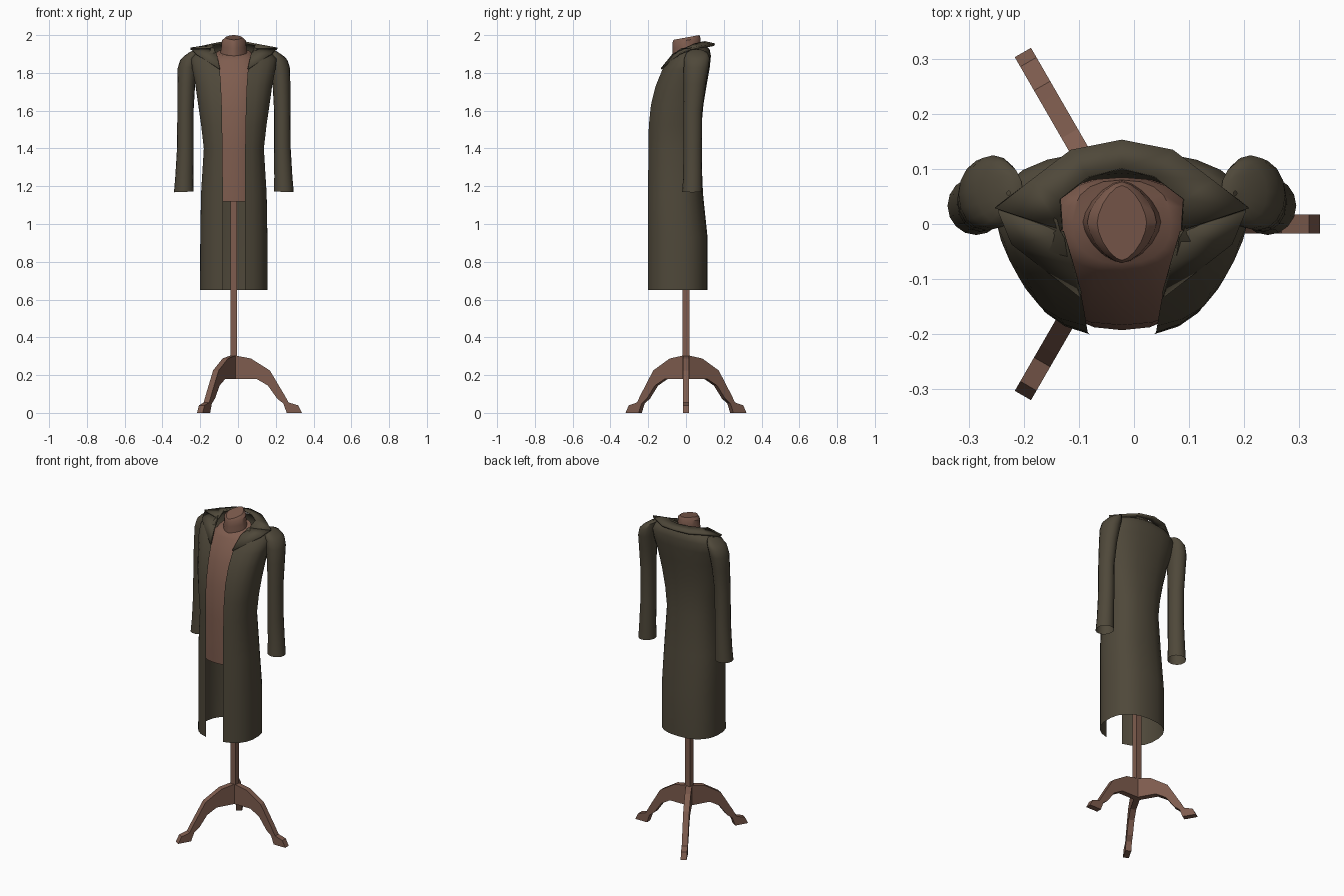
import bpy, bmesh
from math import sin, cos, pi, asin, radians
from mathutils import Matrix, Vector

cube = bpy.data.objects.get("Cube")
if cube:
    bpy.data.objects.remove(cube)

CX = -0.022  # the stand's axis


def material(name, rgb):
    m = bpy.data.materials.new(name)
    m.use_nodes = True
    m.diffuse_color = (*rgb, 1)
    bsdf = m.node_tree.nodes["Principled BSDF"]
    bsdf.inputs["Base Color"].default_value = (*rgb, 1)
    bsdf.inputs["Roughness"].default_value = 0.8
    return m


WOOD = material("brown wood", (0.21, 0.108, 0.077))
CLOTH = material("dark olive cloth", (0.078, 0.065, 0.042))


def finish(name, bm, mat, smooth=None):
    bmesh.ops.recalc_face_normals(bm, faces=bm.faces)
    me = bpy.data.meshes.new(name)
    bm.to_mesh(me)
    bm.free()
    me.materials.append(mat)
    ob = bpy.data.objects.new(name, me)
    bpy.context.collection.objects.link(ob)
    if smooth:
        bpy.ops.object.select_all(action='DESELECT')
        ob.select_set(True)
        bpy.context.view_layer.objects.active = ob
        bpy.ops.object.shade_smooth_by_angle(angle=radians(smooth))
    return ob


def loft(rings, closed, caps=False):
    bm = bmesh.new()
    rows = [[bm.verts.new(p) for p in r] for r in rings]
    n = len(rows[0])
    for a, b in zip(rows, rows[1:]):
        for i in range(n if closed else n - 1):
            j = (i + 1) % n
            bm.faces.new((a[i], a[j], b[j], b[i]))
    if caps:
        bm.faces.new(rows[0])
        bm.faces.new(rows[-1])
    return bm


def section(zf, zb, hw, yf, yb, gap=0, n=2.4, steps=10):
    """Rounded outline around the axis, tilted from zf to zb, with a front gap."""
    half = []
    start = asin((gap / hw) ** (n / 2))
    for i in range(steps + 1):
        t = start + (pi - start) * i / steps
        s, c = max(sin(t), 0), cos(t)
        y = (yf + yb) / 2 - (yb - yf) / 2 * abs(c) ** (2 / n) * (1 if c > 0 else -1)
        z = zf + (zb - zf) * (y - yf) / (yb - yf)
        half.append((hw * s ** (2 / n), y, z))
    left = [Vector((CX + x, y, z)) for x, y, z in half]
    right = [Vector((CX - x, y, z)) for x, y, z in reversed(half[:-1])]
    return left + (right if gap else right[:-1])


# Tripod legs: one profile extruded, then turned about the post
profile = [(0, .305), (.09, .288), (.19, .225), (.265, .1), (.29, .055), (.34, .04),
           (.36, 0), (.28, 0), (.262, .05), (.23, .075), (.18, .145), (.12, .18), (0, .18)]
for k, name in enumerate(("left_leg", "back_leg", "front_leg")):
    bm = bmesh.new()
    face = bm.faces.new([bm.verts.new((x, -.017, z)) for x, z in profile])
    ext = bmesh.ops.extrude_face_region(bm, geom=[face])
    bmesh.ops.translate(bm, vec=(0, .034, 0),
                        verts=[v for v in ext["geom"] if isinstance(v, bmesh.types.BMVert)])
    bm.transform(Matrix.Translation((CX, 0, 0)) @ Matrix.Rotation(k * 2 * pi / 3, 4, 'Z'))
    finish(name, bm, WOOD)

# Post
bm = bmesh.new()
bmesh.ops.create_cube(bm, size=1, matrix=Matrix.Translation((CX, 0, .66))
                      @ Matrix.Diagonal((.036, .036, .96, 1)))
finish("post", bm, WOOD)

# Mannequin torso
torso = [(1.12, 1.12, .14, -.185, .075), (1.4, 1.4, .135, -.193, .065),
         (1.6, 1.6, .15, -.184, .075), (1.74, 1.74, .15, -.152, .085),
         (1.82, 1.83, .14, -.118, .085), (1.865, 1.89, .118, -.088, .085),
         (1.89, 1.925, .09, -.072, .08)]
finish("torso", loft([section(*r) for r in torso], True, True), WOOD, 50)

# Neck, pointed at the front, with a slanted top
neck = [(1.87, 1.89, .075, -.071, .08), (1.93, 1.95, .066, -.071, .077),
        (1.96, 1.985, .063, -.071, .077), (1.975, 2.0, .045, -.066, .07)]
finish("neck", loft([section(*r, n=1.6) for r in neck], True, True), WOOD, 40)

# Coat body, open down the front
coat = [(.65, .65, .18, -.205, .114, .058), (.93, .93, .179, -.205, .114, .058),
        (1.16, 1.16, .175, -.205, .09, .058), (1.4, 1.4, .16, -.205, .08, .06),
        (1.52, 1.52, .174, -.202, .082, .062), (1.63, 1.63, .19, -.19, .092, .064),
        (1.73, 1.74, .205, -.165, .11, .068), (1.81, 1.83, .222, -.132, .126, .074),
        (1.865, 1.89, .228, -.098, .132, .085), (1.9, 1.925, .195, -.075, .125, .098),
        (1.925, 1.95, .118, -.06, .1, .104)]
finish("coat_body", loft([section(*r) for r in coat], False), CLOTH, 60)


def sleeve_ring(z, x, y, rx, ry, drop, n=16):
    """Ellipse whose outer side hangs lower by drop."""
    return [(x + rx * cos(2 * pi * i / n), y + ry * sin(2 * pi * i / n),
             z - drop * cos(2 * pi * i / n)) for i in range(n)]


# Sleeves, offsets measured from the axis
sleeve = [(1.17, .265, .033, .052, .053, .002), (1.25, .262, .035, .048, .05, 0),
          (1.4, .257, .035, .044, .049, 0), (1.6, .256, .036, .043, .05, 0),
          (1.74, .252, .046, .047, .058, 0), (1.83, .245, .054, .052, .066, .004),
          (1.88, .234, .058, .05, .067, .012), (1.905, .222, .058, .042, .056, .016),
          (1.918, .212, .056, .022, .032, .008), (1.922, .206, .056, .003, .004, 0)]
for name, side in (("left_sleeve", 1), ("right_sleeve", -1)):
    rings = [[(CX + side * x, y, z) for x, y, z in sleeve_ring(*r)] for r in sleeve]
    finish(name, loft(rings, True), CLOTH, 60)

# Turned-down collar: inner neckline and outer edge, mirrored
inner = [(0, .1, 1.962), (.06, .085, 1.96), (.112, .045, 1.95), (.108, -.01, 1.925)]
outer = [(0, .152, 1.95), (.092, .134, 1.945), (.165, .08, 1.938), (.23, .03, 1.928)]


def mirrored(points):
    return [(CX - x, y, z) for x, y, z in reversed(points[1:])] + [(CX + x, y, z) for x, y, z in points]


collar = finish("collar", loft([mirrored(inner), mirrored(outer)], False), CLOTH, 40)
mod = collar.modifiers.new("thickness", 'SOLIDIFY')
mod.thickness = .012
mod.offset = 0

# Lapels lying along the front edges
for name, side in (("left_lapel", 1), ("right_lapel", -1)):
    edge = [(.106, -.015, 1.926), (.09, -.07, 1.897), (.074, -.128, 1.825)]
    fold = [(.225, .025, 1.926), (.2, -.035, 1.9), (.076, -.13, 1.82)]
    rows = [[(CX + side * x, y, z) for x, y, z in r] for r in (edge, fold)]
    lapel = finish(name, loft(rows, False), CLOTH, 40)
    mod = lapel.modifiers.new("thickness", 'SOLIDIFY')
    mod.thickness = .008
    mod.offset = 0
